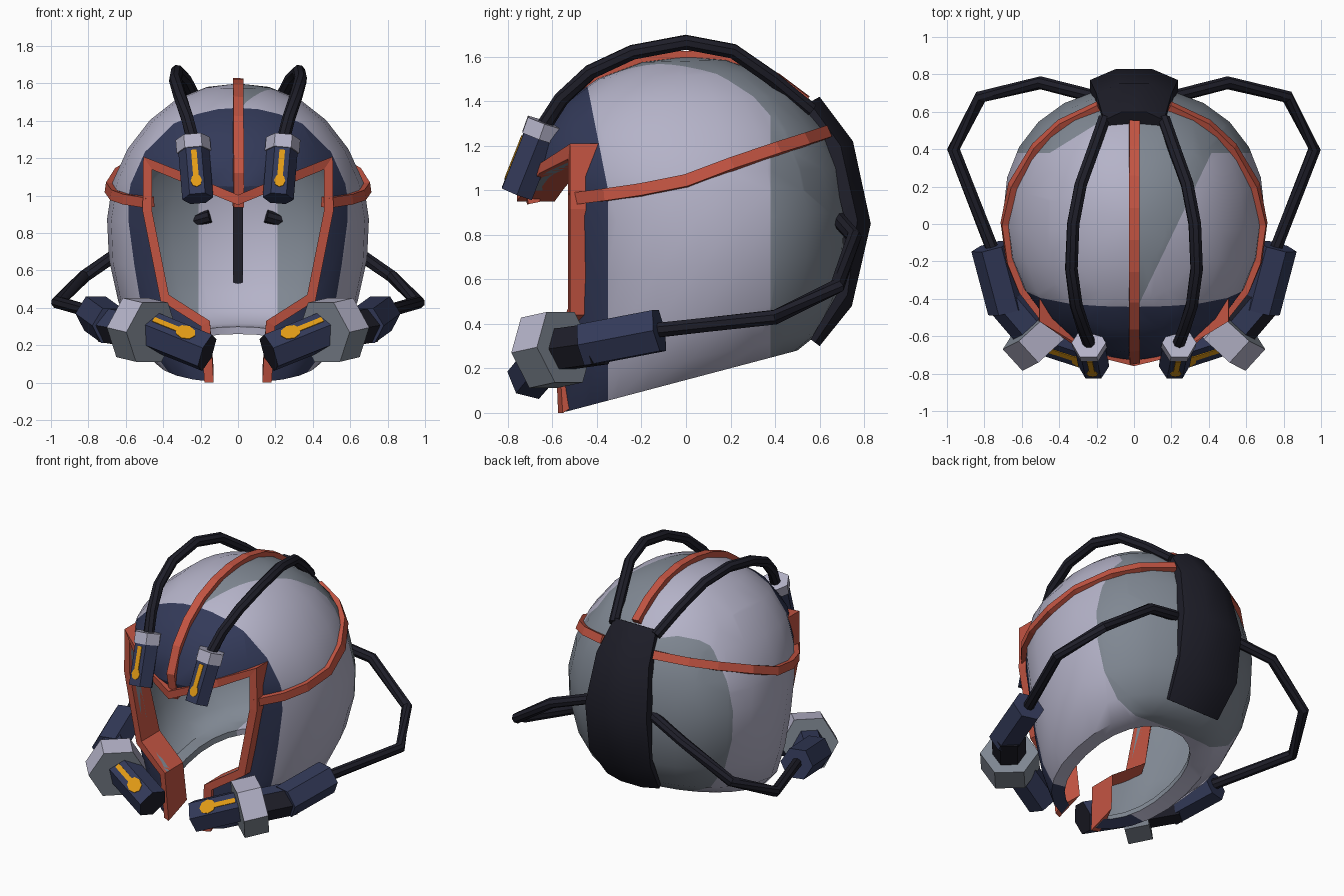
import bpy, bmesh, math
from mathutils import Vector as V
from mathutils.bvhtree import BVHTree

if "Cube" in bpy.data.objects:
    bpy.data.objects.remove(bpy.data.objects["Cube"])


def material(name, rgb):
    m = bpy.data.materials.new(name)
    m.diffuse_color = (*rgb, 1)
    m.use_nodes = True
    m.node_tree.nodes["Principled BSDF"].inputs["Base Color"].default_value = m.diffuse_color
    return m


MATS = [material(*a) for a in (
    ("pale_lavender", (0.46, 0.45, 0.58)), ("cool_grey", (0.215, 0.245, 0.29)),
    ("navy", (0.033, 0.042, 0.10)), ("near_black", (0.013, 0.013, 0.022)),
    ("brick_red", (0.55, 0.09, 0.055)), ("amber", (0.76, 0.33, 0.008)))]
PALE, GREY, NAVY, BLACK, RED, AMBER = range(6)


def finish(name, bm, mat=None, smooth=0):
    bmesh.ops.recalc_face_normals(bm, faces=bm.faces)
    if mat is not None:
        for f in bm.faces:
            f.material_index = mat
    me = bpy.data.meshes.new(name)
    bm.to_mesh(me)
    bm.free()
    for m in MATS:
        me.materials.append(m)
    ob = bpy.data.objects.new(name, me)
    bpy.context.collection.objects.link(ob)
    if smooth:
        shade(ob, smooth)
    return ob


def shade(ob, deg):
    bpy.ops.object.select_all(action='DESELECT')
    ob.select_set(True)
    bpy.context.view_layer.objects.active = ob
    bpy.ops.object.shade_smooth_by_angle(angle=math.radians(deg))


def loft(rings, caps=True):
    bm = bmesh.new()
    rows = [[bm.verts.new(p) for p in r] for r in rings]
    n = len(rows[0])
    for a, b in zip(rows, rows[1:]):
        for k in range(n):
            bm.faces.new((a[k], a[(k + 1) % n], b[(k + 1) % n], b[k]))
    if caps:
        bm.faces.new(rows[0])
        bm.faces.new(rows[-1])
    return bm


def tangents(pts):
    n = len(pts)
    return [(pts[min(i + 1, n - 1)] - pts[max(i - 1, 0)]).normalized() for i in range(n)]


def tube(pts, r, sides, ref):
    """Tube along pts; one flat side faces ref."""
    rings = []
    for p, t in zip(pts, tangents(pts)):
        u = (ref - t * ref.dot(t)).normalized()
        w = t.cross(u)
        angs = [(k + 0.5) * math.tau / sides for k in range(sides)]
        rings.append([p + (u * math.cos(a) + w * math.sin(a)) * r for a in angs])
    return loft(rings)


# Helmet shell: tilted rings given as front y, front z, back y, back z, half width, front roundness
LEVELS = [(-.50, .03, .37, .26, .34, 2.2), (-.56, 0, .50, .28, .45, 2.2), (-.57, .12, .60, .36, .56, 2.2),
          (-.58, .35, .68, .52, .64, 2.2), (-.59, .60, .72, .72, .69, 2.2), (-.63, .85, .73, .90, .70, 2.2),
          (-.73, 1.05, .70, 1.10, .67, 1.9), (-.69, 1.22, .63, 1.28, .59, 2.1),
          (-.57, 1.38, .50, 1.43, .47, 2.2), (-.40, 1.50, .34, 1.53, .33, 2.2), (-.20, 1.575, .18, 1.585, .17, 2.2)]


def shell_ring(yf, zf, yb, zb, w, e, n=24):
    ring = []
    for k in range(n):
        a = math.tau * k / n
        e2 = e if math.sin(a) < -.01 else 2.2
        c, s = [math.copysign(abs(q) ** (2 / e2), q) for q in (math.cos(a), math.sin(a))]
        ring.append(V((w * c, (yf + yb) / 2 + s * (yb - yf) / 2, (zf + zb) / 2 + s * (zb - zf) / 2)))
    return ring


bm = loft([shell_ring(*lv) for lv in LEVELS], caps=False)
bm.verts.ensure_lookup_table()
top_ring = list(bm.verts)[-24:]
apex = bm.verts.new((0, 0, 1.6))
for k in range(24):
    bm.faces.new((top_ring[k], top_ring[(k + 1) % 24], apex))
bmesh.ops.recalc_face_normals(bm, faces=bm.faces)
if sum(f.normal.dot(f.calc_center_median() - V((0, 0, .8))) for f in bm.faces) < 0:
    bmesh.ops.reverse_faces(bm, faces=bm.faces)
skin = BVHTree.FromBMesh(bm)
shell = finish("helmet_shell", bm, PALE)

# Face opening cut through the shell
HALF = [(.13, 0), (.15, .33), (.37, .47), (.46, .92), (.46, 1.14), (.31, 1.078), (.155, 1.014), (0, .95)]
OPENING = HALF + [(-x, z) for x, z in reversed(HALF[:-1])]
outline = [(x, -.3 if z == 0 else z) for x, z in OPENING]
cutter = finish("face_cutter", loft([[V((x, y, z)) for x, z in outline] for y in (-1.2, -.2)]))
cutter.hide_render = True
bpy.context.view_layer.objects.active = shell
sol = shell.modifiers.new("thickness", 'SOLIDIFY')
sol.thickness, sol.offset = .04, -1
cut = shell.modifiers.new("opening", 'BOOLEAN')
cut.object, cut.operation, cut.solver = cutter, 'DIFFERENCE', 'EXACT'
for m in ("thickness", "opening"):
    bpy.ops.object.modifier_apply(modifier=m)
bpy.data.objects.remove(cutter)

# Painted zones: navy face border, grey rear and crown wedge
bm = bmesh.new()
bm.from_mesh(shell.data)


def slice_faces(co, no, test=lambda c: True):
    fs = [f for f in bm.faces if test(f.calc_center_median())]
    geom = fs + list({e for f in fs for e in f.edges}) + list({v for f in fs for v in f.verts})
    bmesh.ops.bisect_plane(bm, geom=geom, plane_co=co, plane_no=no, dist=1e-5)


slice_faces((0, 0, 1), (0, 0, 1))
slice_faces((-.45, 0, 0), (1, 0, 0), lambda c: c.z > 1 and c.y > 0)
slice_faces((0, -.35, 1), (0, 1, 0), lambda c: c.z < 1)
slice_faces((0, -.35, 1), (0, .48, .095), lambda c: c.z > 1)
slice_faces((0, .38, 0), (0, 1, 0), lambda c: c.z < 1 or c.x > 0 or c.x < -.45)
slice_faces((.04, -.4, 0), (.75, -.36, 0), lambda c: c.z > 1 and c.x > 0)
slice_faces((-.45, .38, 0), (-.62, 1, 0), lambda c: c.z > 1 and -.45 < c.x < 0)
for x in (-.21, .21):
    slice_faces((x, 0, 0), (1, 0, 0), lambda c: c.y > .2 and c.z < 1.1)
for f in bm.faces:
    c = f.calc_center_median()
    border = -.35 - max(0, c.z - 1) * .198
    wedge = .75 * (c.x - .04) - .36 * (c.y + .4) < 0
    if f.normal.dot(c - V((0, 0, .8))) < 0:
        f.material_index = PALE if abs(c.x) < .21 and c.y > .2 else GREY
    elif c.y < border:
        f.material_index = NAVY
    elif c.z > 1 and c.x < 0:
        f.material_index = GREY if c.y > .38 + .62 * max(0, c.x + .45) else PALE
    else:
        f.material_index = GREY if c.y > .38 or (c.z > 1 and wedge) else PALE
bm.to_mesh(shell.data)
bm.free()
shade(shell, 35)


# Red frame around the face opening, standing proud of the shell
def front_y(x, z):
    hit = skin.ray_cast(V((x, -2, max(z, .06))), V((0, 1, 0)))[0]
    return hit.y if hit else -.5


rings = []
for i, (x, z) in enumerate(OPENING):
    p = V((x, z))
    dirs = []
    for j in (i - 1, i):
        if 0 <= j < len(OPENING) - 1:
            d = V(OPENING[j + 1]) - V(OPENING[j])
            dirs.append(V((d.y, -d.x)).normalized())
    n = sum(dirs, V((0, 0))).normalized()
    o = p + n * .05 / max(.6, n.dot(dirs[0]))
    o.y = max(o.y, 0)
    yi, yo = front_y(*p), front_y(*o)
    fi, fo = min(-.53, yi - .025), min(-.52, yo - .02)
    if x == 0:
        fi = fo = -.76
    depth = .2 if z < .5 else .17
    rings.append([V((p.x, fi, p.y)), V((o.x, fo, o.y)), V((o.x, max(yo, fo) + .03, o.y + (.03 if z == 0 else 0))),
                  V((p.x, fi + depth, p.y + (.07 if z == 0 else 0)))])
finish("face_frame", loft(rings), RED)


# Raised red bands over the crown and along the sides
def band(name, hits, width=.055, rise=.035):
    pts = [h[0] for h in hits]
    rings = []
    for (p, n, *_), t in zip(hits, tangents(pts)):
        b = t.cross(n).normalized() * width / 2
        n = b.cross(t).normalized() * (1 if b.cross(t).dot(n) > 0 else -1)
        rings.append([p - b - n * .02, p + b - n * .02, p + b + n * rise, p - b + n * rise])
    finish(name, loft(rings), RED)


crown = [math.radians(12 + 12 * k) for k in range(11)]
band("crown_band", [skin.ray_cast(V((.0005, 0, .8)), V((0, -math.cos(a), math.sin(a)))) for a in crown])
SIDE = [(-.5, .965), (-.35, .98), (-.2, 1.0), (0, 1.04), (.2, 1.11), (.4, 1.18), (.52, 1.22)]
for s, tag in ((1, "right"), (-1, "left")):
    hits = [skin.ray_cast(V((0, y, z)), V((s, 0, 0))) for y, z in SIDE]
    hits.append(skin.ray_cast(V((0, .3, 1.24)), V((s * .19, .33, .015)).normalized()))
    band(tag + "_side_band", [h for h in hits if h[0]])

# Rear power pack: outer y, z, inner y, inner z, half width
PACK = [(.60, 1.42, .51, 1.37, .16), (.75, 1.22, .64, 1.18, .20), (.83, .85, .71, .88, .235),
        (.745, .48, .705, .58, .235), (.60, .30, .56, .33, .20)]
rings = []
for yo, zo, yi, zi, w in PACK:
    i, o = V((0, yi, zi)), V((0, yo, zo))
    m = i.lerp(o, .5)
    rings.append([q + V((x * w, 0, 0)) for q, x in ((i, -1), (m, -1), (o, -.4), (o, .4), (m, 1), (i, 1))])
finish("rear_pack", loft(rings), BLACK, 30)

# Dark bar on the inner back wall
bm = bmesh.new()
bmesh.ops.create_cube(bm, size=1)
for v in bm.verts:
    v.co = V((v.co.x * .055, .65 + v.co.y * .02, .715 + v.co.z * .47))
finish("inner_bar", bm, BLACK)


# Amber gauge: slot and bulb laid on the flat side of a canister
def gauge(name, a, b, r, ref, t0, t1, half, bulb):
    t = (b - a).normalized()
    u = (ref - t * ref.dot(t)).normalized()
    w = t.cross(u)
    base = a + u * r * math.cos(math.pi / 6)
    p0, p1 = [base + (b - a) * q for q in (t0, t1)]
    bm = bmesh.new()
    disc = [p1 + (t * math.cos(k * math.pi / 4) * 1.2 + w * math.sin(k * math.pi / 4)) * bulb for k in range(8)]
    for poly in ([p0 - w * half, p0 + w * half, p1 + w * half, p1 - w * half], disc):
        lo, hi = [[bm.verts.new(p + u * h) for p in poly] for h in (-.002, .005)]
        bm.faces.new(lo)
        bm.faces.new(hi)
        for k in range(len(poly)):
            j = (k + 1) % len(poly)
            bm.faces.new((lo[k], lo[j], hi[j], hi[k]))
    finish(name, bm, AMBER)


def canister(name, a, b, r, ref, mat, cap_mat=None):
    ob = finish(name, tube([a, b], r, 6, ref), mat)
    if cap_mat is not None:
        for f in ob.data.polygons:
            if abs(f.normal.dot((b - a).normalized())) > .9:
                f.material_index = cap_mat
    return ob


UPPER_HOSE = [(.235, -.65, 1.27), (.27, -.56, 1.41), (.31, -.43, 1.53), (.335, -.24, 1.62), (.325, 0, 1.665),
              (.285, .21, 1.625), (.22, .39, 1.50), (.16, .56, 1.36)]
LOWER_HOSE = [(.755, -.14, .37), (.965, .40, .43), (.82, .68, .57), (.5, .755, .79), (.15, .665, .89)]
for s, tag in ((1, "right"), (-1, "left")):
    def P(x, y, z):
        return V((x * s, y, z))
    # Hoses
    for nm, path in (("_upper_hose", UPPER_HOSE), ("_lower_hose", LOWER_HOSE)):
        finish(tag + nm, tube([P(*p) for p in path], .035, 8, V((.1, .3, 1))), BLACK, 40)
    # Brow canister with collar
    a, b, ref = P(.237, -.655, 1.25), P(.215, -.76, .985), V((0, -1, 0))
    canister(tag + "_brow_canister", a, b, .083, ref, NAVY)
    canister(tag + "_brow_collar", P(.242, -.635, 1.305), P(.236, -.66, 1.235), .092, ref, PALE)
    gauge(tag + "_brow_gauge", a, b, .083, ref, .12, .74, .015, .03)
    # Cheek canister: rear barrel, elbow, hex nut, front barrel
    up = V((0, 0, 1))
    canister(tag + "_rear_barrel", P(.765, -.12, .37), P(.675, -.46, .305), .108, up, NAVY)
    elbow = canister(tag + "_elbow", P(.70, -.39, .31), P(.52, -.60, .28), .106, up, BLACK)
    for f in elbow.data.polygons:
        if f.normal.z > (.7 if s > 0 else -.3):
            f.material_index = NAVY
    nut = canister(tag + "_nut", P(.565, -.545, .295), P(.46, -.66, .27), .185, up, PALE, GREY)
    for f in nut.data.polygons:
        if f.normal.z < -.3:
            f.material_index = GREY
    a, b, ref = P(.50, -.59, .295), P(.165, -.70, .16), V((0, -.75, .66))
    canister(tag + "_front_barrel", a, b, .108, ref, NAVY, BLACK)
    gauge(tag + "_front_gauge", a, b, .108, ref, .14, .65, .016, .047)
